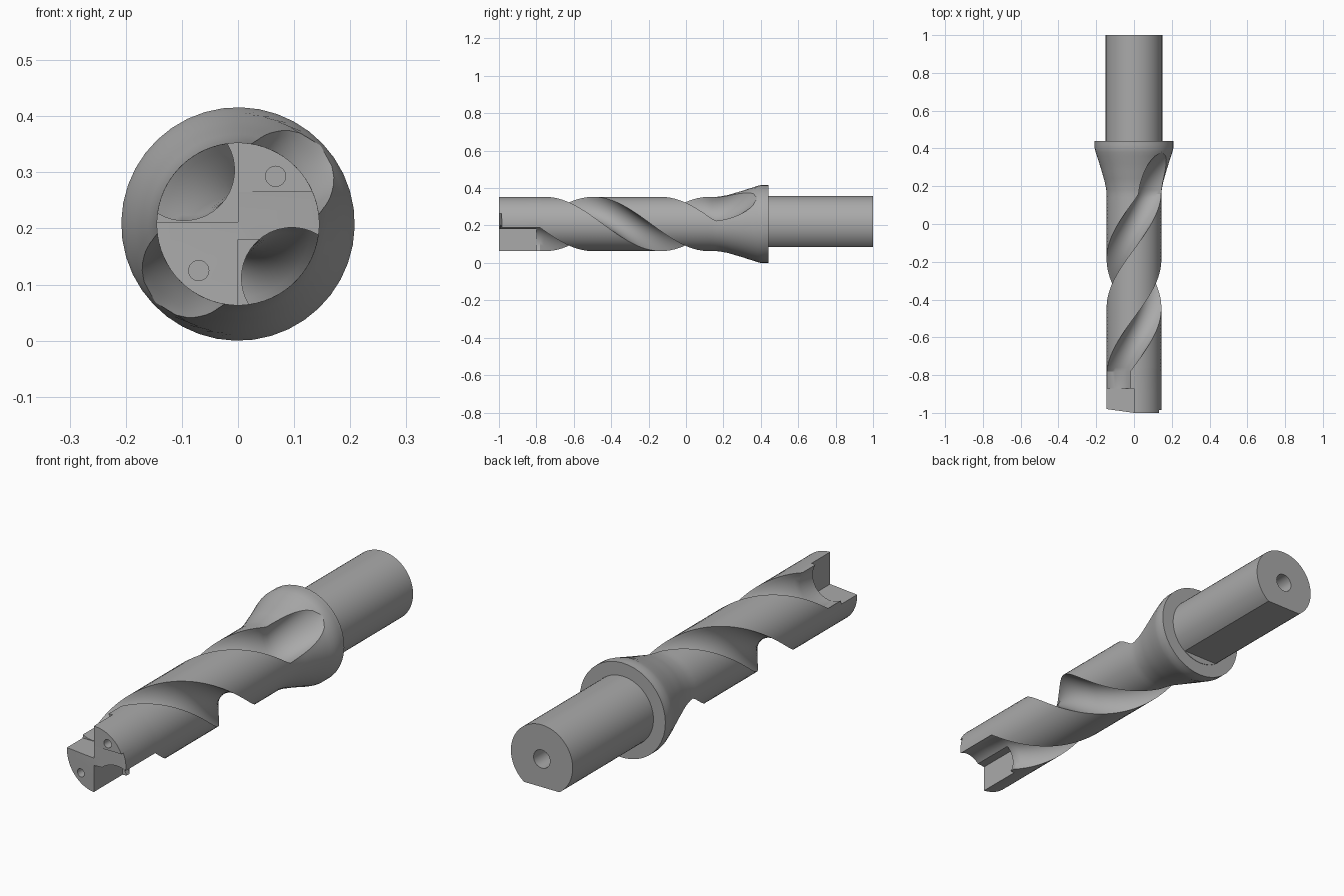
import bpy
import bmesh
import math
from mathutils import Matrix, Vector

cube = bpy.data.objects.get("Cube")
if cube:
    bpy.data.objects.remove(cube, do_unlink=True)

AXIS_Z = 0.208
BODY_R = 0.145
FLUTE_R = 0.09

steel = bpy.data.materials.new("grey_steel")
steel.use_nodes = True
GREY = (0.40, 0.40, 0.40, 1.0)
steel.diffuse_color = GREY
steel.node_tree.nodes["Principled BSDF"].inputs["Base Color"].default_value = GREY


def make_object(name, bm):
    bmesh.ops.recalc_face_normals(bm, faces=bm.faces)
    mesh = bpy.data.meshes.new(name)
    bm.to_mesh(mesh)
    bm.free()
    mesh.materials.append(steel)
    obj = bpy.data.objects.new(name, mesh)
    bpy.context.collection.objects.link(obj)
    return obj


def loft(name, rings):
    """Skin a list of equal-length rings and cap both ends."""
    bm = bmesh.new()
    rows = [[bm.verts.new(p) for p in ring] for ring in rings]
    n = len(rows[0])
    for a, b in zip(rows, rows[1:]):
        for i in range(n):
            j = (i + 1) % n
            bm.faces.new((a[i], a[j], b[j], b[i]))
    bm.faces.new(rows[0])
    bm.faces.new(rows[-1])
    bmesh.ops.remove_doubles(bm, verts=bm.verts, dist=0.0002)
    return make_object(name, bm)


def box(name, low, high, pivot=(0, 0, 0), turn=0.0):
    """Box between two corners, turned about a vertical line through the pivot."""
    low, high = Vector(low), Vector(high)
    bm = bmesh.new()
    bmesh.ops.create_cube(bm, size=1.0)
    for v in bm.verts:
        v.co = (low + high) / 2 + Matrix.Diagonal(high - low) @ v.co
    bmesh.ops.rotate(bm, verts=bm.verts, cent=pivot,
                     matrix=Matrix.Rotation(math.radians(turn), 3, "Z"))
    return make_object(name, bm)


def rod(name, x, z, radius, y0, y1, sides=24):
    circle = [2 * math.pi * i / sides for i in range(sides)]
    return loft(name, [[(x + radius * math.cos(t), y, z + radius * math.sin(t))
                        for t in circle] for y in (y0, y1)])


def cut(target, cutter):
    mod = target.modifiers.new(cutter.name, "BOOLEAN")
    mod.operation = "DIFFERENCE"
    mod.solver = "EXACT"
    mod.object = cutter
    bpy.context.view_layer.objects.active = target
    bpy.ops.object.modifier_apply(modifier=mod.name)
    bpy.data.objects.remove(cutter, do_unlink=True)


def smooth(obj):
    bpy.ops.object.select_all(action="DESELECT")
    obj.select_set(True)
    bpy.context.view_layer.objects.active = obj
    bpy.ops.object.shade_smooth_by_angle(angle=math.radians(28))


# Outer radius along the axis: straight body flaring into the collar
FLARE = [(0.17, BODY_R), (0.22, 0.154), (0.30, 0.177), (0.38, 0.203), (0.40, 0.208)]


def outer_radius(y):
    if y <= FLARE[0][0]:
        return BODY_R
    for (y0, r0), (y1, r1) in zip(FLARE, FLARE[1:]):
        if y <= y1:
            return r0 + (r1 - r0) * (y - y0) / (y1 - y0)
    return FLARE[-1][1]


def section(y):
    """Round section with two opposite flutes, turned along the helix."""
    radius = outer_radius(y)
    ramp = max(0.0, (y - 0.12) / 0.26)
    d = 0.136 + 0.16 * ramp ** 2
    cos_w = min(1.0, (radius ** 2 + d ** 2 - FLUTE_R ** 2) / (2 * radius * d))
    w = math.acos(cos_w)
    start = math.atan2(radius * math.sin(w), radius * math.cos(w) - d)
    half = []
    for i in range(17):
        t = start + (2 * math.pi - 2 * start) * i / 16
        point = (d + FLUTE_R * math.cos(t), FLUTE_R * math.sin(t))
        half.append(point if w > 0 else (radius, 0.0))
    for i in range(1, 20):
        t = -w - (math.pi - 2 * w) * i / 20
        half.append((radius * math.cos(t), radius * math.sin(t)))
    travel = min(max(y, -0.78), 0.155) + 0.78
    turn = math.radians(135 - 90 * travel / 0.31)
    ring = []
    for extra in (0.0, -math.pi):
        c, s = math.cos(turn + extra), math.sin(turn + extra)
        ring += [(u * c - v * s, y, AXIS_Z + u * s + v * c) for u, v in half]
    return ring


# Fluted body with collar
stations = [-1.0, -0.9] + [-0.78 + 0.02 * i for i in range(62)]
body = loft("fluted_body", [section(y) for y in stations])

# Insert pockets at the cutting end
cut(body, box("upper_pocket", (-0.3, -1.1, 0.212), (0, -0.87, 0.5)))
cut(body, box("lower_pocket", (0, -1.1, -0.1), (0.3, -0.8, 0.18)))

# Slightly sloped cutting faces, one for each lobe
tip = (0, -1, AXIS_Z)
cut(body, box("right_slope", (0, -1.2, 0.0), (0.3, -1, 0.265), tip, 6))
cut(body, box("left_slope", (-0.3, -1.2, 0.0), (0, -1, 0.5), tip, -8))

# Coolant holes
cut(body, rod("right_coolant_hole", 0.067, 0.293, 0.018, -1.1, -0.8))
cut(body, rod("left_coolant_hole", -0.07, 0.125, 0.018, -1.1, -0.8))
smooth(body)

# Round shank with a flat underneath and a centre hole
shank = rod("shank", 0, AXIS_Z, 0.15, 0.43, 1.0, 64)
cut(shank, box("shank_flat", (-0.3, 0.442, -0.2), (0.3, 1.1, 0.085)))
cut(shank, rod("rear_hole", 0, AXIS_Z, 0.04, 0.6, 1.1, 32))
smooth(shank)
